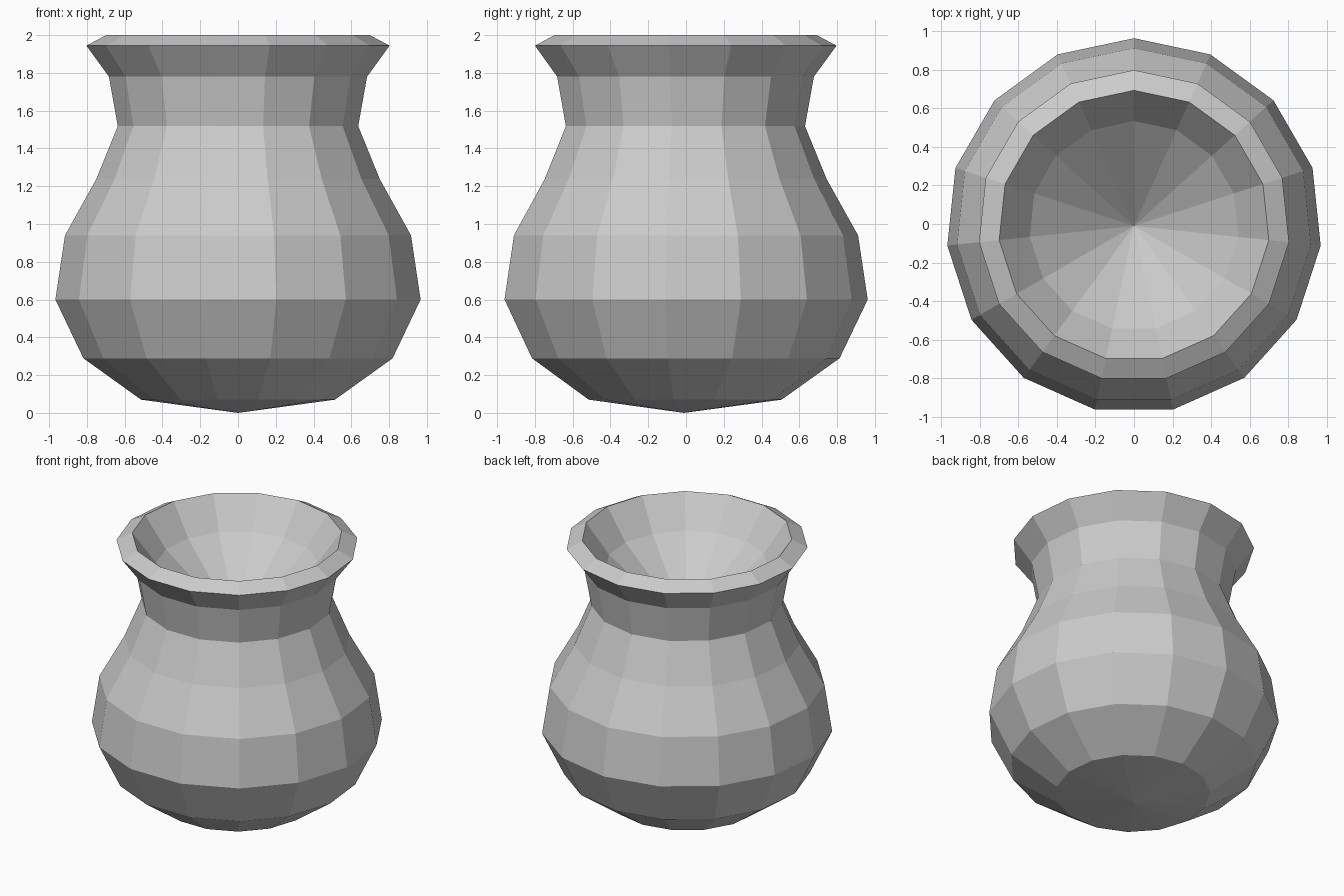
import bpy, bmesh
from math import radians, cos, sin

if "Cube" in bpy.data.objects:
    bpy.data.objects.remove(bpy.data.objects["Cube"])

SIDES = 15
Y_SHIFT = -0.01  # centres the odd-sided outline on y

# Profile (radius, height): underside tip, belly, neck, flared lip, then inside the mouth
PROFILE = [
    (0, 0), (0.516, 0.07), (0.823, 0.289), (0.972, 0.60), (0.921, 0.94),
    (0.755, 1.237), (0.64, 1.518), (0.687, 1.78), (0.807, 1.944),
    (0.702, 2.0), (0.543, 1.785), (0, 1.33),
]

bm = bmesh.new()
rings = []
for r, z in PROFILE:
    if r == 0:
        rings.append([bm.verts.new((0, Y_SHIFT, z))] * SIDES)
    else:
        angles = [radians(90 + 360 * i / SIDES) for i in range(SIDES)]
        rings.append([bm.verts.new((r * cos(a), r * sin(a) + Y_SHIFT, z)) for a in angles])

# Bridge neighbouring rings; the tips collapse to triangles
for low, high in zip(rings, rings[1:]):
    for i in range(SIDES):
        j = (i + 1) % SIDES
        corners = [low[i], low[j], high[j], high[i]]
        bm.faces.new(list(dict.fromkeys(corners)))

bmesh.ops.recalc_face_normals(bm, faces=bm.faces)
mesh = bpy.data.meshes.new("pot")
bm.to_mesh(mesh)
bm.free()
pot = bpy.data.objects.new("pot", mesh)
bpy.context.collection.objects.link(pot)
